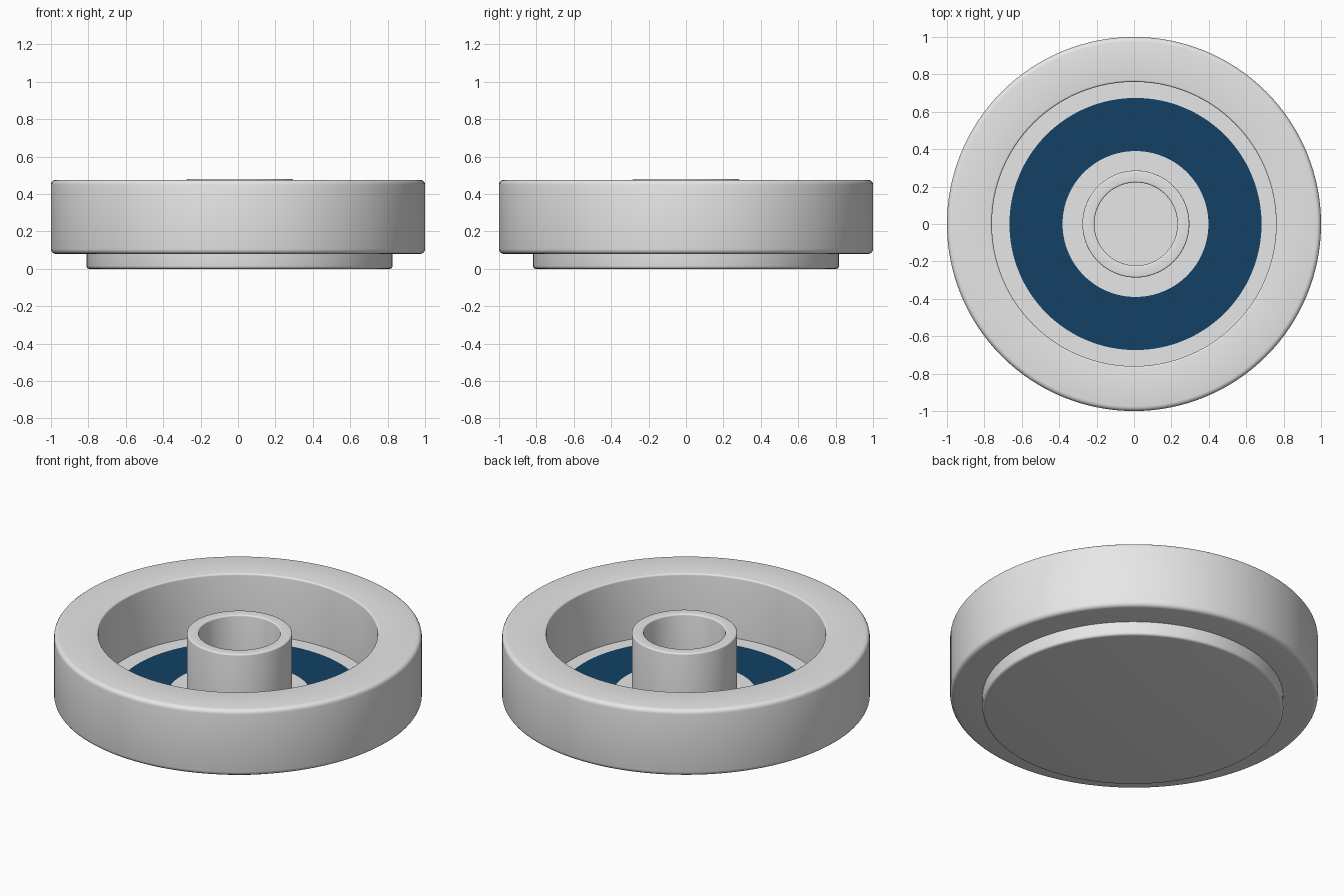
import bpy, bmesh, math

if "Cube" in bpy.data.objects:
    bpy.data.objects.remove(bpy.data.objects["Cube"])

SEG = 128


def material(name, rgb):
    m = bpy.data.materials.new(name)
    m.diffuse_color = (*rgb, 1)
    m.use_nodes = True
    m.node_tree.nodes["Principled BSDF"].inputs["Base Color"].default_value = m.diffuse_color
    return m


grey = material("light grey", (0.8, 0.8, 0.8))
blue = material("dark blue", (0.006, 0.053, 0.13))


def rounded(cx, cz, r, a0, a1, n=4):
    """Quarter arc of profile points for a softened corner."""
    return [(cx + r * math.cos(math.radians(a0 + (a1 - a0) * i / n)),
             cz + r * math.sin(math.radians(a0 + (a1 - a0) * i / n))) for i in range(n + 1)]


def lathe(name, profile, closed=False, x=0.0, blue_band=None):
    """Spin an (r, z) profile, listed from bottom outwards and up, around z."""
    bm = bmesh.new()
    rings = []
    for r, z in profile:
        if r < 1e-6:
            rings.append([bm.verts.new((0, 0, z))] * SEG)
        else:
            rings.append([bm.verts.new((r * math.cos(2 * math.pi * i / SEG),
                                        r * math.sin(2 * math.pi * i / SEG), z)) for i in range(SEG)])
    n = len(rings)
    for k in range(n if closed else n - 1):
        a, b = rings[k], rings[(k + 1) % n]
        for i in range(SEG):
            j = (i + 1) % SEG
            f = bm.faces.new(list(dict.fromkeys((a[i], a[j], b[j], b[i]))))
            if k == blue_band:
                f.material_index = 1
    bmesh.ops.recalc_face_normals(bm, faces=bm.faces)
    me = bpy.data.meshes.new(name)
    bm.to_mesh(me)
    bm.free()
    me.materials.append(grey)
    me.materials.append(blue)
    ob = bpy.data.objects.new(name, me)
    ob.location.x = x
    bpy.context.collection.objects.link(ob)
    bpy.ops.object.select_all(action='DESELECT')
    ob.select_set(True)
    bpy.context.view_layer.objects.active = ob
    bpy.ops.object.shade_smooth_by_angle(angle=math.radians(35))
    return ob


# Thick outer rim with softened corners
b, s = 0.025, 0.01
lathe("outer_rim",
      rounded(1 - b, 0.08 + b, b, -90, 0) + rounded(1 - b, 0.475 - b, b, 0, 90)
      + rounded(0.76 + s, 0.475 - s, s, 90, 180) + [(0.76, 0.08)], closed=True)

# Base disc, its floor carrying the painted band
base = [(0, 0.0)] + rounded(0.803, 0.015, 0.015, -90, 0) + [(0.818, 0.11)]
lathe("base_disc", base + [(0.674, 0.11), (0.39, 0.11), (0, 0.11)],
      x=0.008, blue_band=len(base))

# Hollow centre hub
h = 0.008
lathe("centre_hub",
      [(0.222, 0.09), (0.286, 0.09)] + rounded(0.286 - h, 0.48 - h, h, 0, 90)
      + rounded(0.222 + h, 0.48 - h, h, 90, 180), closed=True, x=0.01)
